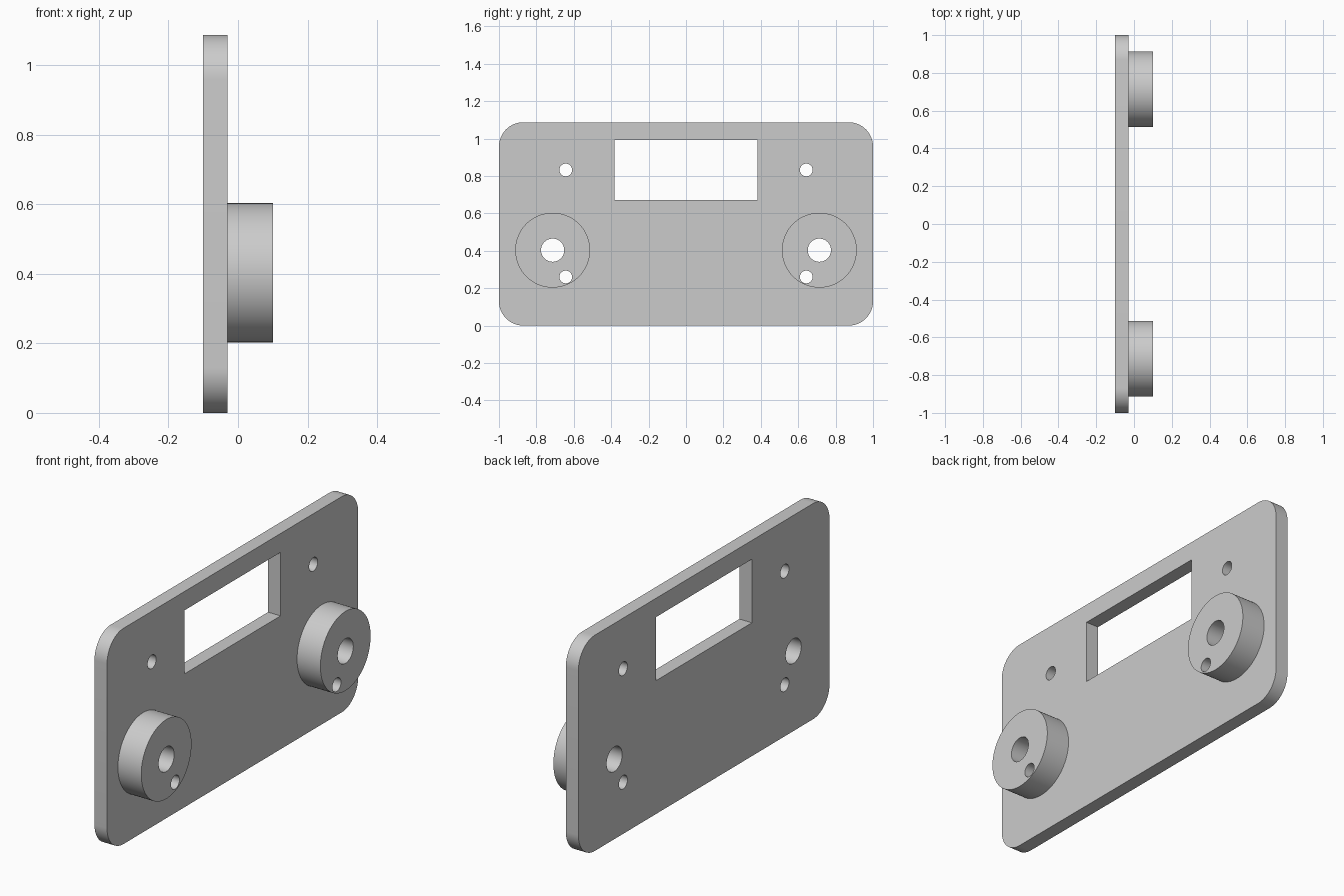
import bpy, bmesh, math
from mathutils import Matrix

cube = bpy.data.objects.get("Cube")
if cube:
    bpy.data.objects.remove(cube, do_unlink=True)

BACK, FACE, TIP = -0.1, -0.03, 0.1      # plate back, plate face, boss end
WIDTH, HEIGHT, CORNER = 2.0, 1.087, 0.13

grey = bpy.data.materials.new("light_grey")
grey.use_nodes = True
colour = (0.6, 0.6, 0.6, 1)
grey.diffuse_color = colour
grey.node_tree.nodes["Principled BSDF"].inputs["Base Color"].default_value = colour


def add_object(name, bm):
    mesh = bpy.data.meshes.new(name)
    bm.to_mesh(mesh)
    bm.free()
    mesh.materials.append(grey)
    obj = bpy.data.objects.new(name, mesh)
    bpy.context.collection.objects.link(obj)
    return obj


def box(name, x0, x1, width, z0, z1, corner=0):
    bm = bmesh.new()
    bmesh.ops.create_cube(bm, size=1)
    bmesh.ops.scale(bm, vec=(x1 - x0, width, z1 - z0), verts=bm.verts)
    bmesh.ops.translate(bm, vec=((x0 + x1) / 2, 0, (z0 + z1) / 2), verts=bm.verts)
    if corner:
        edges = [e for e in bm.edges
                 if abs(e.verts[0].co.x - e.verts[1].co.x) > 0.01]
        bmesh.ops.bevel(bm, geom=edges, offset=corner, segments=16,
                        profile=0.5, affect='EDGES')
    return add_object(name, bm)


def cylinder(name, x0, x1, y, z, radius, sides=64):
    bm = bmesh.new()
    place = Matrix.Translation(((x0 + x1) / 2, y, z)) @ Matrix.Rotation(math.pi / 2, 4, 'Y')
    bmesh.ops.create_cone(bm, cap_ends=True, segments=sides, radius1=radius,
                          radius2=radius, depth=x1 - x0, matrix=place)
    return add_object(name, bm)


def combine(target, tool, operation):
    tool.hide_render = True
    mod = target.modifiers.new(tool.name, 'BOOLEAN')
    mod.operation, mod.solver, mod.object = operation, 'EXACT', tool
    bpy.context.view_layer.objects.active = target
    bpy.ops.object.modifier_apply(modifier=mod.name)
    bpy.data.objects.remove(tool, do_unlink=True)


# Rounded plate
plate = box("mounting_plate", BACK, FACE, WIDTH, 0, HEIGHT, CORNER)

# Round bosses, sunk slightly into the plate so they merge into one solid
for side in (-1, 1):
    combine(plate, cylinder("boss", FACE - 0.02, TIP, side * 0.713, 0.403, 0.2, 96), 'UNION')

# Display window
combine(plate, box("window_cutter", -0.3, 0.3, 0.764, 0.672, 0.992), 'DIFFERENCE')

# Shaft holes and screw holes on each side
for side in (-1, 1):
    for y, z, radius in ((0.713, 0.403, 0.062), (0.643, 0.832, 0.034), (0.643, 0.26, 0.034)):
        combine(plate, cylinder("hole_cutter", -0.3, 0.3, side * y, z, radius), 'DIFFERENCE')

bpy.ops.object.select_all(action='DESELECT')
plate.select_set(True)
bpy.context.view_layer.objects.active = plate
bpy.ops.object.shade_smooth_by_angle(angle=math.radians(30))
